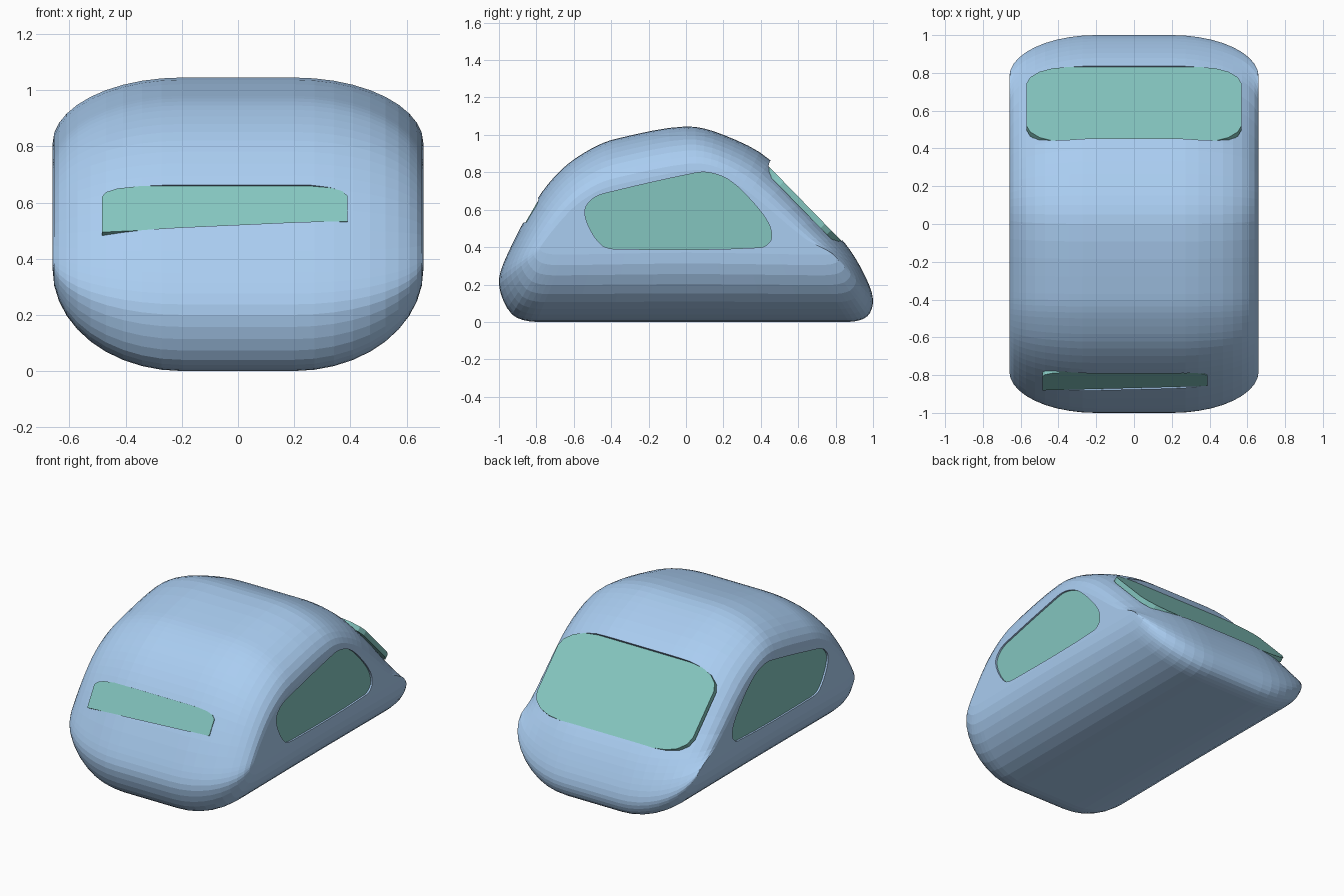
import bpy, bmesh, math
from mathutils import Vector

if "Cube" in bpy.data.objects:
    bpy.data.objects.remove(bpy.data.objects["Cube"])


def material(name, rgb):
    m = bpy.data.materials.new(name)
    m.diffuse_color = (*rgb, 1)
    m.use_nodes = True
    m.node_tree.nodes["Principled BSDF"].inputs["Base Color"].default_value = m.diffuse_color
    return m


BLUE = material("body_blue", (0.40, 0.61, 0.88))
TEAL = material("glass_teal", (0.23, 0.56, 0.52))


def smooth_loop(pts, n):
    """Closed Catmull-Rom curve through the points."""
    pts = [Vector(p) for p in pts]
    out, k = [], len(pts)
    for i in range(k):
        a, b, c, d = (pts[(i + j) % k] for j in (-1, 0, 1, 2))
        # chord-scaled tangents avoid overshoot between uneven points
        lab, lbc, lcd = (b - a).length, (c - b).length, (d - c).length
        m0 = (c - a) / (lab + lbc) * lbc
        m1 = (d - b) / (lbc + lcd) * lbc
        for s in range(n):
            t = s / n
            out.append(b * (2*t**3 - 3*t*t + 1) + m0 * (t**3 - 2*t*t + t)
                       + c * (3*t*t - 2*t**3) + m1 * (t**3 - t*t))
    return out


def make_object(name, bm, mat=None):
    bmesh.ops.recalc_face_normals(bm, faces=bm.faces)
    me = bpy.data.meshes.new(name)
    bm.to_mesh(me)
    bm.free()
    if mat:
        me.materials.append(mat)
    ob = bpy.data.objects.new(name, me)
    bpy.context.collection.objects.link(ob)
    return ob


def prism(name, outline, origin, u, v, lo, hi, mat=None):
    """Extrude a 2D outline along its plane normal from lo to hi."""
    o, u, v = Vector(origin), Vector(u).normalized(), Vector(v).normalized()
    n = u.cross(v)
    bm = bmesh.new()
    rings = [[bm.verts.new(o + u * p[0] + v * p[1] + n * h) for p in outline] for h in (lo, hi)]
    for r in rings:
        bm.faces.new(r)
    k = len(outline)
    for i in range(k):
        j = (i + 1) % k
        bm.faces.new((rings[0][i], rings[0][j], rings[1][j], rings[1][i]))
    return make_object(name, bm, mat)


# Body: side profile at the middle (y, z), paired with the flat flank's outline
pairs = [
    ((0, 0), (0, .37)), ((-.8, 0), (-.65, .36)), ((-.93, .04), (-.74, .365)),
    ((-1, .2), (-.78, .385)), ((-.96, .35), (-.765, .42)), ((-.8, .65), (-.67, .54)),
    ((-.66, .82), (-.58, .63)), ((-.5, .93), (-.47, .70)), ((-.37, .98), (-.36, .735)),
    ((0, 1.045), (.02, .81)), ((.2, 1.0), (.16, .795)), ((.45, .865), (.34, .69)),
    ((.85, .42), (.63, .45)), ((.95, .26), (.75, .385)), ((1, .12), (.78, .365)),
    ((.97, .03), (.74, .36)), ((.87, 0), (.65, .36)),
]
mid = smooth_loop([p for p, q in pairs], 4)
flank = smooth_loop([q for p, q in pairs], 4)
for p in mid:
    p.y = max(p.y, 0)
stations = [(.2 + .46 * math.sin(i * math.pi / 20), 1 - math.cos(i * math.pi / 20)) for i in range(11)]
stations = [(-x, s) for x, s in reversed(stations)] + stations

bm = bmesh.new()
rings = []
for x, s in stations:
    rings.append([bm.verts.new((x, *p.lerp(q, s))) for p, q in zip(mid, flank)])
for a, b in zip(rings, rings[1:]):
    for i in range(len(a)):
        j = (i + 1) % len(a)
        bm.faces.new((a[i], a[j], b[j], b[i]))
bm.faces.new(rings[0])
bm.faces.new(rings[-1])
body = make_object("body", bm, BLUE)


def window(name, outline, origin, u, v, thick):
    """Cut a flat seat into the body and lay a glass panel in it."""
    cutter = prism(name + "_cutter", outline, origin, u, v, 0, .3)
    cutter.hide_render = True
    mod = body.modifiers.new(name, 'BOOLEAN')
    mod.operation, mod.object, mod.solver = 'DIFFERENCE', cutter, 'EXACT'
    bpy.context.view_layer.objects.active = body
    bpy.ops.object.modifier_apply(modifier=mod.name)
    bpy.data.objects.remove(cutter)
    prism(name, outline, origin, u, v, -thick, .003, TEAL)


# Side windows
side = smooth_loop([(-.54, .6), (-.49, .665), (-.38, .70), (.02, .79), (.11, .80), (.22, .765),
                    (.33, .67), (.44, .53), (.455, .44), (.40, .398), (-.37, .39), (-.45, .41),
                    (-.52, .51)], 4)
window("right_window", side, (.645, 0, 0), (0, 1, 0), (0, 0, 1), .02)
window("left_window", [(-p.x, p.y) for p in side], (-.645, 0, 0), (0, -1, 0), (0, 0, 1), .02)

# Rear window: flat sloping panel with softened corners
h = math.hypot(.40, .41) / 2
half = [(.57, -h * .55), (.57, h * .55), (.55, h * .72), (.50, h * .87), (.43, h * .96), (.34, h)]
lower = [(x, -y) for x, y in reversed(half[2:])]
right = lower + half
rear = right + [(-x, y) for x, y in reversed(right)]
window("rear_window", rear, (0, .63, .635), (-1, 0, 0), (0, -.40, .41), .03)

# Front slot window: off-centre strip with softened top corners
front = [(-.485, -.095), (.39, -.05), (.39, .055), (.37, .075), (.33, .088), (.26, .095),
         (-.35, .095), (-.43, .085), (-.47, .07), (-.485, .05)]
window("front_window", front, (0, -.83, .575), (1, 0, 0), (0, .085, .145), .03)
